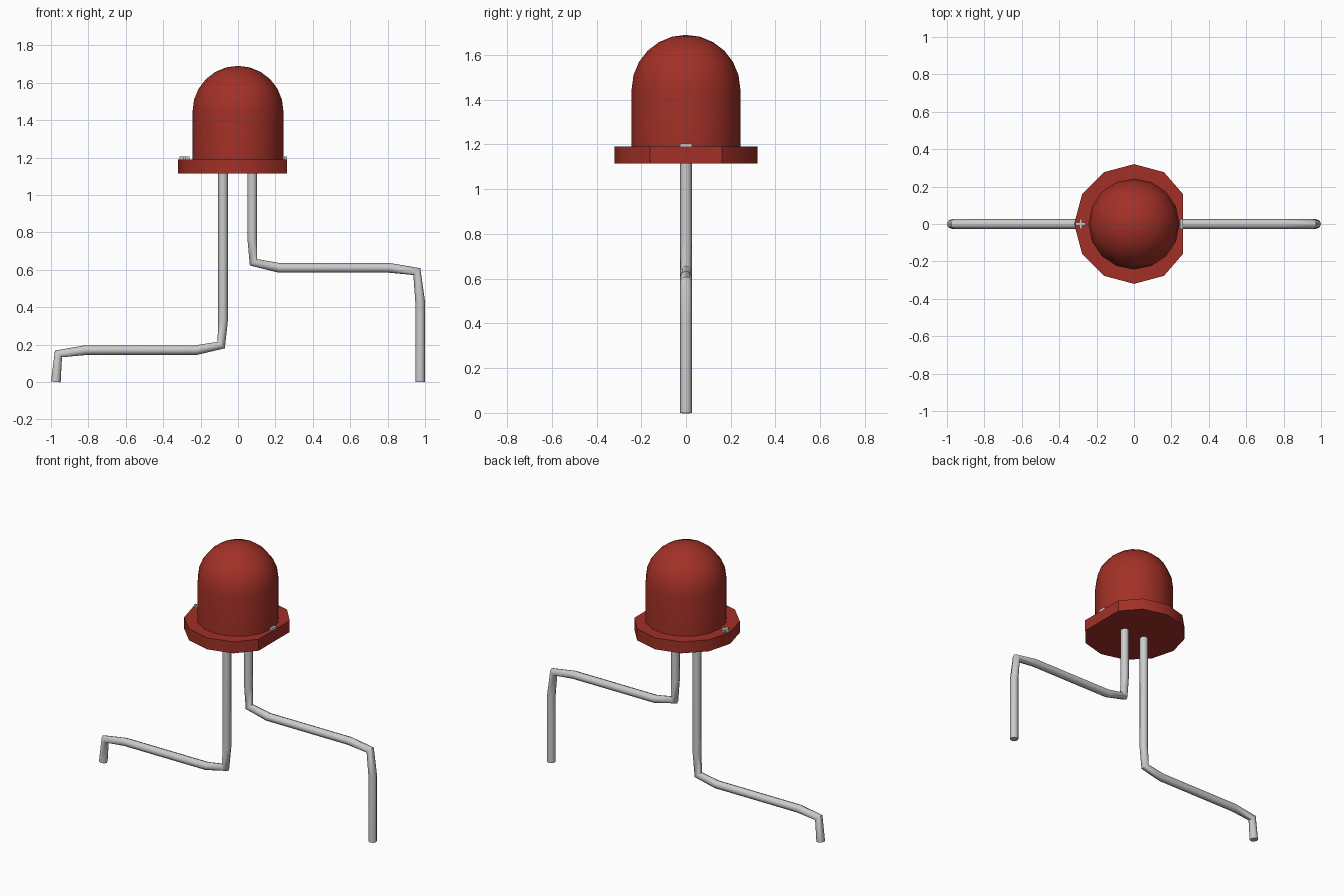
import bpy, bmesh
from math import sin, cos, pi, radians
from mathutils import Vector

if "Cube" in bpy.data.objects:
    bpy.data.objects.remove(bpy.data.objects["Cube"])

red = bpy.data.materials.new("red_plastic")
red.diffuse_color = (0.36, 0.03, 0.02, 1)
red.use_nodes = True
red.node_tree.nodes["Principled BSDF"].inputs["Base Color"].default_value = red.diffuse_color


def finish(name, bm, mat=None, angle=40):
    bmesh.ops.recalc_face_normals(bm, faces=bm.faces)
    me = bpy.data.meshes.new(name)
    bm.to_mesh(me)
    bm.free()
    ob = bpy.data.objects.new(name, me)
    bpy.context.collection.objects.link(ob)
    if mat:
        me.materials.append(mat)
    bpy.ops.object.select_all(action='DESELECT')
    ob.select_set(True)
    bpy.context.view_layer.objects.active = ob
    bpy.ops.object.shade_smooth_by_angle(angle=radians(angle))
    return ob


def loft(bm, rings):
    """Skin a list of equal point rings and cap both ends."""
    vs = [[bm.verts.new(p) for p in r] for r in rings]
    for a, b in zip(vs, vs[1:]):
        for i in range(len(a)):
            j = (i + 1) % len(a)
            bm.faces.new((a[i], a[j], b[j], b[i]))
    bm.faces.new(vs[0])
    bm.faces.new(vs[-1])


def circle(r, z, n, xmax=1.0):
    return [(min(r * cos(2 * pi * i / n), xmax), r * sin(2 * pi * i / n), z)
            for i in range(n)]


# Flange with a flat on the +x side
bm = bmesh.new()
loft(bm, [circle(0.32, z, 12, 0.262) for z in (1.115, 1.19)])
finish("flange", bm, red)

# Domed lens
bm = bmesh.new()
R, base = 0.243, 1.447
profile = [(R, 1.18)] + [(R * cos(a), base + R * sin(a))
                         for a in (i * pi / 12 for i in range(6))]
profile.append((0.0002, base + R))
loft(bm, [circle(r, z, 16) for r, z in profile])
bmesh.ops.remove_doubles(bm, verts=bm.verts, dist=0.001)
finish("lens_dome", bm, red)


# Bent wire leads, paths given in the xz plane
def lead(name, path, r=0.026, n=8):
    pts = [Vector((x, 0, z)) for x, z in path]
    side = Vector((0, 1, 0))
    rings = []
    for i, p in enumerate(pts):
        t = Vector()
        if i:
            t += (p - pts[i - 1]).normalized()
        if i < len(pts) - 1:
            t += (pts[i + 1] - p).normalized()
        nrm = side.cross(t.normalized())
        rings.append([p + r * (cos(2 * pi * k / n) * nrm + sin(2 * pi * k / n) * side)
                      for k in range(n)])
    bm = bmesh.new()
    loft(bm, rings)
    finish(name, bm, angle=50)


lead("long_lead", [(-0.08, 1.12), (-0.08, 0.33), (-0.09, 0.197), (-0.225, 0.17),
                   (-0.815, 0.17), (-0.96, 0.15), (-0.974, 0)])
lead("short_lead", [(0.076, 1.12), (0.076, 0.77), (0.083, 0.64), (0.22, 0.61),
                    (0.81, 0.61), (0.956, 0.59), (0.974, 0.43), (0.974, 0)])


# Small raised polarity bars on the flange
def bar(name, x, sx, sy):
    bm = bmesh.new()
    bmesh.ops.create_cube(bm, size=1)
    for v in bm.verts:
        v.co = (x + v.co.x * sx, v.co.y * sy, 1.195 + v.co.z * 0.02)
    finish(name, bm)


bar("plus_bar_across", -0.285, 0.054, 0.014)
bar("plus_bar_along", -0.285, 0.014, 0.054)
bar("minus_bar", 0.253, 0.016, 0.054)
